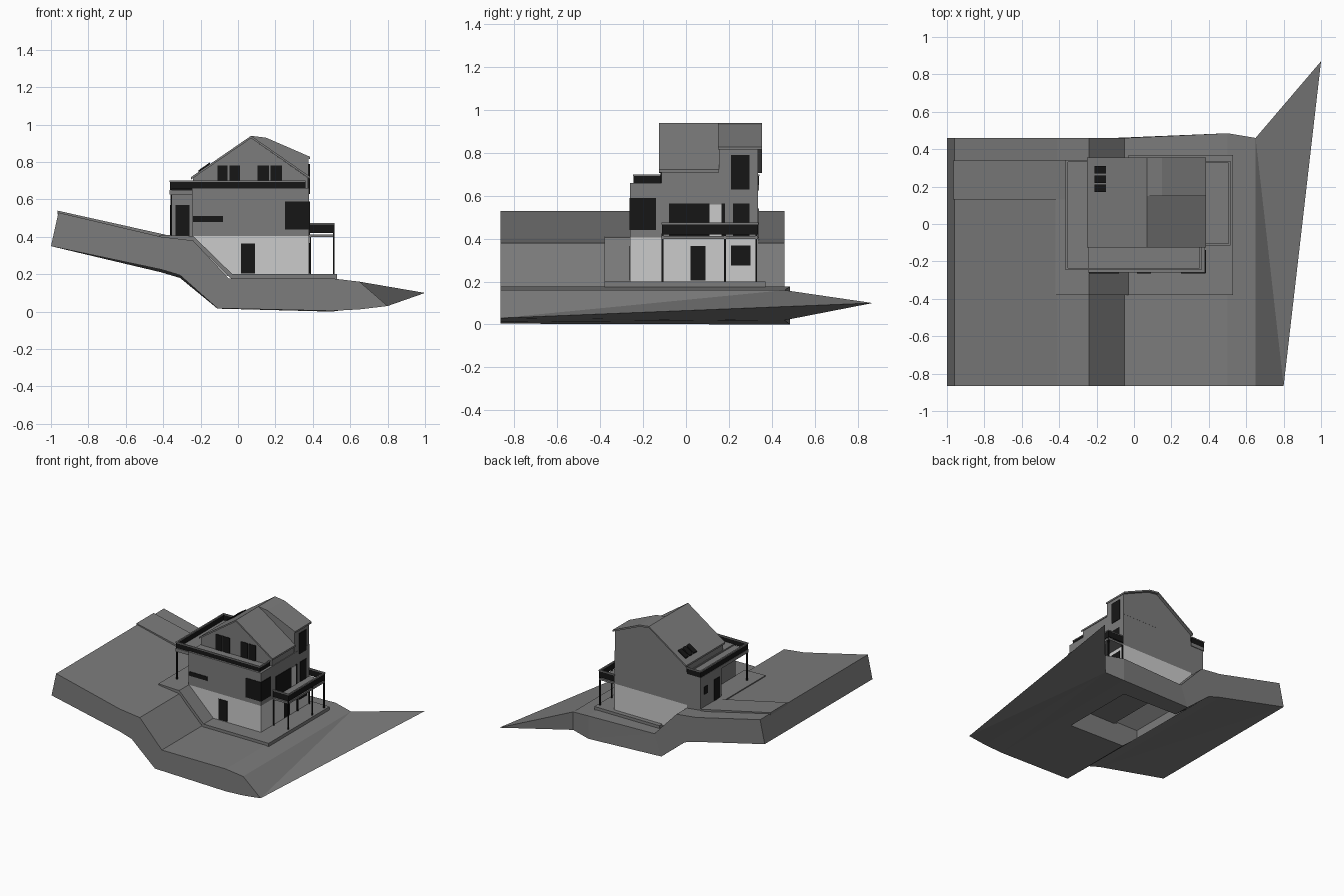
import bpy, bmesh

if "Cube" in bpy.data.objects:
    bpy.data.objects.remove(bpy.data.objects["Cube"])


def material(name, v):
    m = bpy.data.materials.new(name)
    m.diffuse_color = (v, v, v, 1)
    m.use_nodes = True
    m.node_tree.nodes["Principled BSDF"].inputs["Base Color"].default_value = m.diffuse_color
    return m


GREY = material("mid_grey", 0.2)
LIGHT = material("light_grey", 0.6)
BLACK = material("black", 0.008)


def finish(name, bm, mat):
    bmesh.ops.recalc_face_normals(bm, faces=bm.faces)
    me = bpy.data.meshes.new(name)
    bm.to_mesh(me)
    bm.free()
    ob = bpy.data.objects.new(name, me)
    bpy.context.collection.objects.link(ob)
    me.materials.append(mat)
    return ob


def prof(name, pts, y0, y1, mat=GREY):
    """Extrude an x-z outline from y0 to y1."""
    bm = bmesh.new()
    a = [bm.verts.new((x, y0, z)) for x, z in pts]
    b = [bm.verts.new((x, y1, z)) for x, z in pts]
    n = len(pts)
    bm.faces.new(a)
    bm.faces.new(b[::-1])
    for i in range(n):
        j = (i + 1) % n
        bm.faces.new((a[i], a[j], b[j], b[i]))
    return finish(name, bm, mat)


def box(name, x0, x1, y0, y1, z0, z1, mat=GREY):
    return prof(name, [(x0, z0), (x1, z0), (x1, z1), (x0, z1)], y0, y1, mat)


def sheet(name, line, t, y0, y1, mat=GREY):
    """Slab of vertical thickness t below an x-z polyline."""
    return prof(name, line + [(x, z - t) for x, z in line[::-1]], y0, y1, mat)


# Hillside: front and back rows, each column as x, y, top z, bottom x, bottom z
front = [(-.96, -.865, .53, -1, .35), (-.41, -.865, .40, -.41, .225),
         (-.24, -.865, .38, -.31, .195), (-.05, -.865, .178, -.11, .018),
         (.5, -.865, .178, .5, .004), (.65, -.865, .16, .65, .012),
         (.80, -.865, .03, .80, .03)]
back = [(-.96, .46, .53, -1, .35), (-.41, .46, .40, -.41, .21),
        (-.24, .46, .38, -.31, .18), (-.05, .46, .178, -.11, .016),
        (.5, .485, .178, .5, 0), (.65, .46, .16, .65, .02),
        (1, .87, .10, 1, .10)]
bm = bmesh.new()
cols = []
for f, b in zip(front, back):
    tf, tb = [bm.verts.new((p[0], p[1], p[2])) for p in (f, b)]
    if f[2] == f[4]:
        bf, bb = tf, tb
    else:
        bf, bb = [bm.verts.new((p[3], p[1], p[4])) for p in (f, b)]
    cols.append((tf, tb, bb, bf))
bm.faces.new(cols[0])
for p, q in zip(cols, cols[1:]):
    for i in range(4):
        j = (i + 1) % 4
        ring = list(dict.fromkeys((p[i], p[j], q[j], q[i])))
        if len(ring) > 2 and not (i == 2 and len(set(ring)) < 3):
            bm.faces.new(ring)
bmesh.ops.triangulate(bm, faces=bm.faces)
hill = finish("hillside", bm, GREY)

# Foundation pit open through the underside
cut = box("pit_cutter", -.24, .37, -.255, .33, -.2, .7)
cut.hide_render = True
cut.hide_viewport = True
mod = hill.modifiers.new("pit", "BOOLEAN")
mod.operation = "DIFFERENCE"
mod.solver = "EXACT"
mod.object = cut

# Paving, ramp and driveway
box("lower_patio", -.03, .53, -.38, .37, .17, .2)
sheet("ramp", [(-.42, .41), (-.24, .405), (-.03, .2), (.01, .2)], .03, -.38, -.26)
sheet("upper_path", [(-.42, .41), (-.24, .405)], .03, -.26, .13)
sheet("driveway", [(-.965, .54), (-.36, .405)], .02, .13, .34)

# House storeys
box("basement", -.245, .38, -.26, .335, .19, .405, LIGHT)
box("main_floor", -.245, .38, -.26, .335, .405, .66)
box("side_annex", -.36, -.245, .08, .335, .38, .63)
box("side_terrace_deck", -.365, -.245, -.245, .34, .625, .65)
box("porch_post", -.362, -.354, -.243, -.235, .4, .63, BLACK)
prof("attic", [(-.24, .655), (.375, .655), (.375, .715), (.07, .927), (-.24, .715)],
     -.115, .335)
prof("dormer", [(.07, .655), (.378, .655), (.378, .82), (.15, .917), (.07, .927)],
     .155, .336)

# Roofs
sheet("left_roof", [(-.25, .72), (.07, .94)], .013, -.125, .355)
sheet("right_roof", [(.07, .94), (.385, .722)], .013, -.125, .155)
sheet("dormer_roof", [(.07, .94), (.15, .93), (.385, .828)], .013, .15, .355)
for i in range(3):
    y = .17 + .05 * i
    sheet("skylight", [(-.212, .755), (-.15, .798)], .01, y, y + .04, BLACK)

# Windows and doors on the front walls: x0, x1, z0, z1, wall y
for x0, x1, z0, z1, y in [(.015, .09, .205, .365, -.26), (-.24, -.08, .478, .51, -.26),
                          (.25, .383, .44, .59, -.26), (-.335, -.26, .405, .57, .08),
                          (-.11, -.055, .66, .78, -.115), (-.045, .01, .66, .78, -.115),
                          (.105, .165, .66, .78, -.115), (.175, .235, .66, .78, -.115)]:
    box("front_opening", x0, x1, y - .004, y + .01, z0, z1, BLACK)

# Windows and doors on the right wall: y0, y1, z0, z1
for y0, y1, z0, z1 in [(.02, .09, .205, .365), (.21, .30, .275, .368),
                       (-.263, -.14, .44, .59), (-.08, .11, .41, .565),
                       (.165, .182, .41, .565), (.22, .295, .41, .565),
                       (.21, .297, .63, .79)]:
    box("right_opening", .37, .384, y0, y1, z0, z1, BLACK)
box("glass_door", .37, .384, .11, .165, .41, .56, LIGHT)

# Openings on the left annex wall
box("left_door", -.364, -.35, .10, .17, .405, .57, BLACK)
box("left_window", -.364, -.35, .25, .29, .5, .56, BLACK)


def rail(name, x0, x1, y0, y1, z0, z1):
    """Dark panel with a thin cap bar."""
    box(name + "_panel", x0, x1, y0, y1, z0, z1 - .008, BLACK)
    box(name + "_cap", x0 - .002, x1 + .002, y0 - .002, y1 + .002, z1 - .008, z1)


# Roof terrace railing
rail("terrace_front_rail", -.363, .36, -.245, -.238, .655, .7)
rail("terrace_right_rail", .353, .36, -.245, -.12, .655, .7)
rail("terrace_left_rail", -.363, -.356, -.245, .34, .65, .7)
rail("terrace_back_rail", -.363, -.245, .333, .34, .65, .7)

# Right balcony
box("balcony_deck", .375, .515, -.112, .335, .398, .412)
rail("balcony_front_rail", .38, .515, -.112, -.105, .42, .475)
rail("balcony_back_rail", .38, .515, .328, .335, .42, .475)
rail("balcony_side_rail", .508, .515, -.112, .335, .42, .475)
for y in (-.11, .182, .328):
    box("balcony_post", .507, .515, y - .004, y + .004, .2, .425, BLACK)
    box("wall_post", .381, .389, y - .004, y + .004, .2, .4, BLACK)
